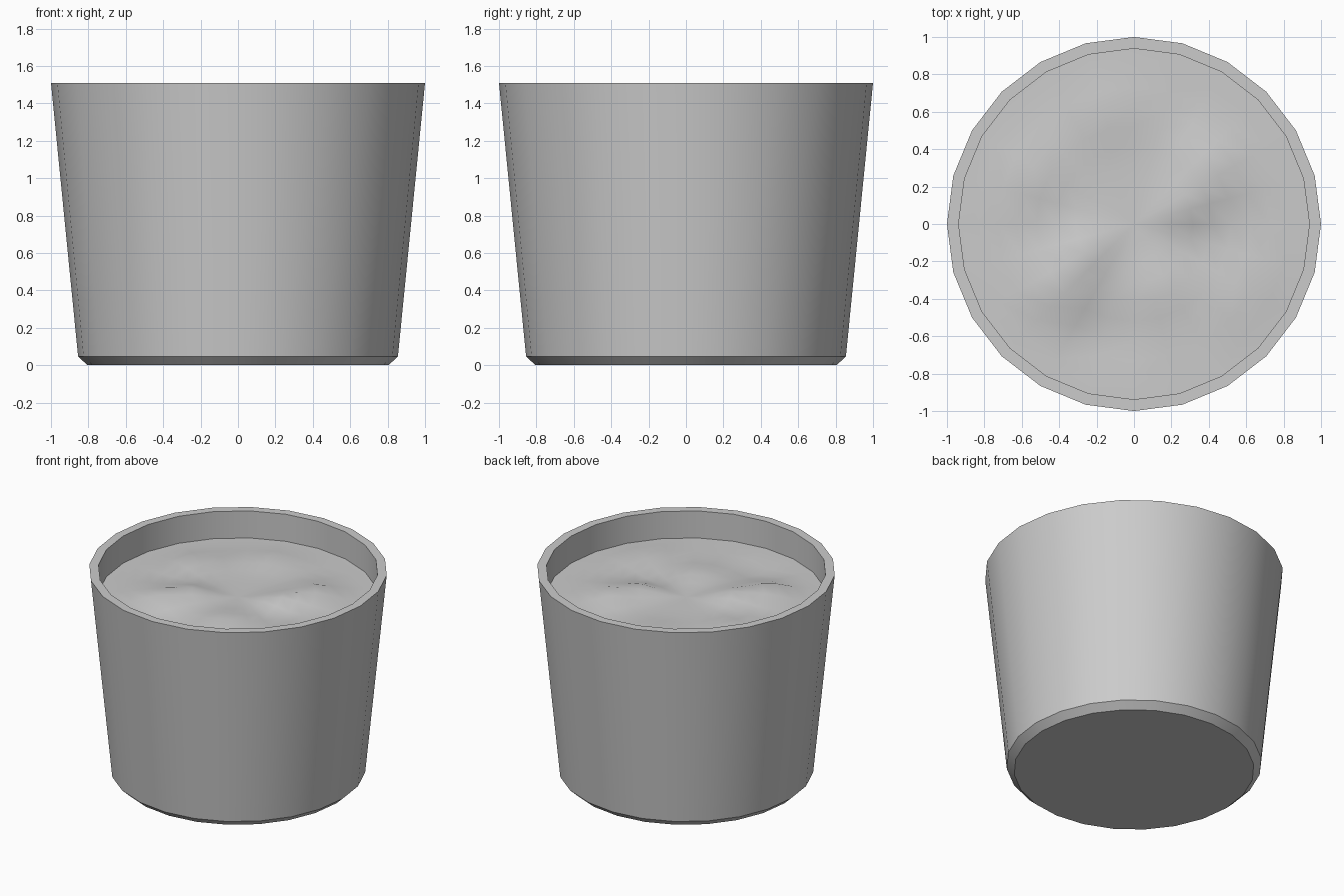
import bpy, bmesh
from math import sin, cos, tau, exp, radians

if "Cube" in bpy.data.objects:
    bpy.data.objects.remove(bpy.data.objects["Cube"])

SIDES = 24


def ring(bm, r, height):
    pts = [(r * cos(tau * i / SIDES), r * sin(tau * i / SIDES)) for i in range(SIDES)]
    return [bm.verts.new((x, y, height(x, y))) for x, y in pts]


def bridge(bm, a, b):
    for i in range(SIDES):
        j = (i + 1) % SIDES
        bm.faces.new((a[i], a[j], b[j], b[i]))


def finish(bm, name):
    me = bpy.data.meshes.new(name)
    bm.to_mesh(me)
    bm.free()
    ob = bpy.data.objects.new(name, me)
    bpy.context.collection.objects.link(ob)
    bpy.ops.object.select_all(action='DESELECT')
    ob.select_set(True)
    bpy.context.view_layer.objects.active = ob
    bpy.ops.object.shade_smooth_by_angle(angle=radians(30))
    return ob


# Pot: chamfered foot, tapered wall, flat rim, inner wall down to the soil
bm = bmesh.new()
profile = [(0.805, 0), (0.855, 0.047), (1.0, 1.51), (0.938, 1.51), (0.938, 1.31)]
rings = [ring(bm, r, lambda x, y, z=z: z) for r, z in profile]
bm.faces.new(rings[0][::-1])
for a, b in zip(rings, rings[1:]):
    bridge(bm, a, b)
finish(bm, "pot")

# Soil: disc with small mounds and dips (x, y, height, radius)
BUMPS = [
    (0.30, 0.08, 0.05, 0.15), (0.42, 0.32, 0.06, 0.16),
    (-0.27, -0.15, 0.05, 0.14), (-0.42, -0.36, 0.06, 0.17),
    (-0.55, 0.25, 0.04, 0.17), (0.15, -0.35, 0.03, 0.15),
    (0.65, -0.35, 0.03, 0.17), (-0.15, 0.6, 0.03, 0.17),
    (0.35, -0.05, -0.03, 0.12), (-0.2, -0.6, -0.03, 0.14),
]


def soil_height(x, y):
    fade = min(1, (0.94 - (x * x + y * y) ** 0.5) / 0.2)
    return 1.31 + fade * sum(
        h * exp(-((x - bx) ** 2 + (y - by) ** 2) / (s * s)) for bx, by, h, s in BUMPS)


bm = bmesh.new()
rings = [ring(bm, 0.938 * k / 9, soil_height) for k in range(9, 0, -1)]
for a, b in zip(rings, rings[1:]):
    bridge(bm, a, b)
top = bm.verts.new((0, 0, soil_height(0, 0)))
for i in range(SIDES):
    bm.faces.new((rings[-1][i], rings[-1][(i + 1) % SIDES], top))
finish(bm, "soil")
